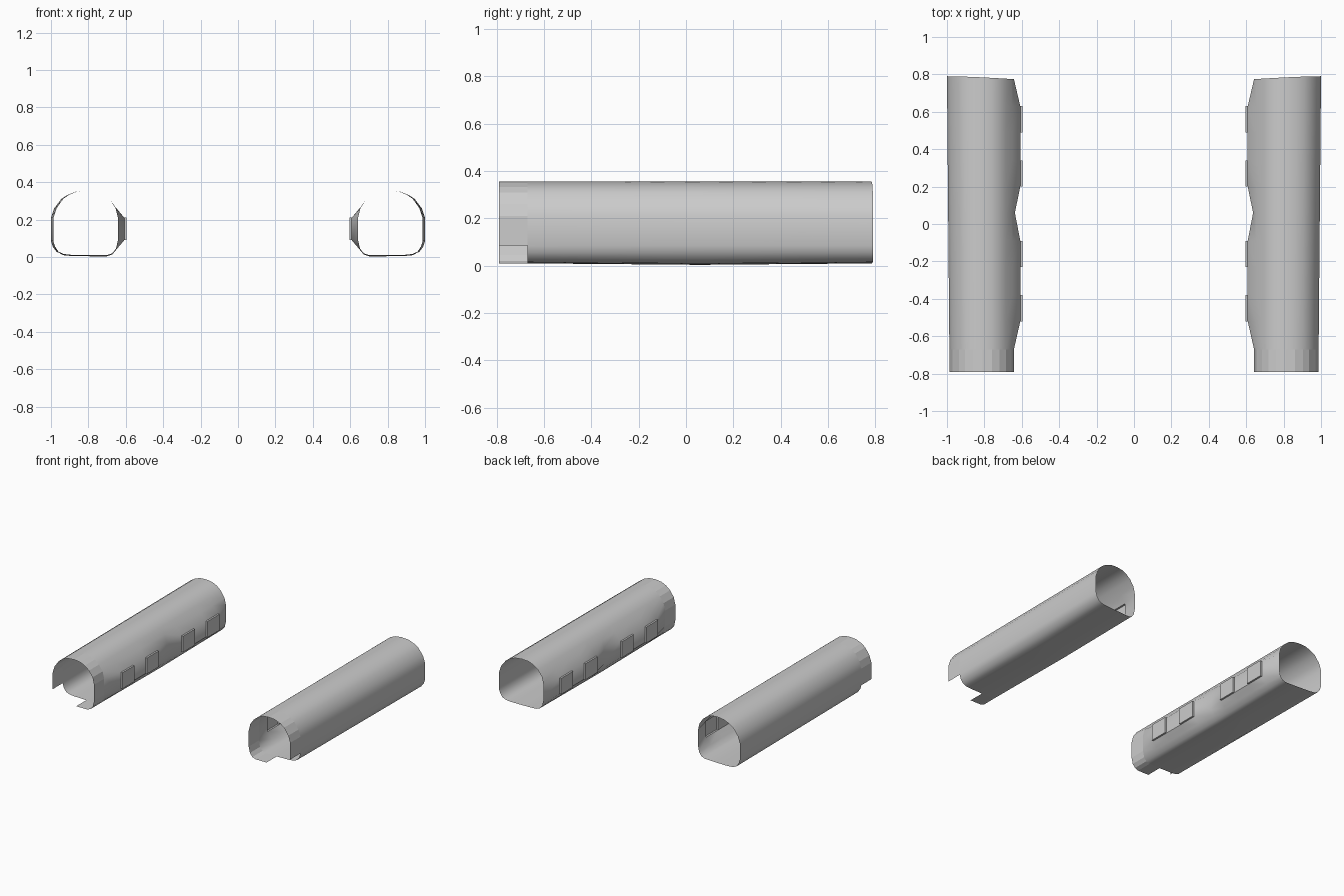
import bpy, bmesh, math

if "Cube" in bpy.data.objects:
    bpy.data.objects.remove(bpy.data.objects["Cube"])

# Cross-section of the right-hand tube (x, z, bulge shift), starting at the floor middle
PROFILE = [
    (0.79, 0.010, 0), (0.90, 0.012, 0), (0.94, 0.016, 0), (0.970, 0.028, 0),
    (0.990, 0.055, 0), (1.000, 0.085, 0), (1.000, 0.210, 0), (0.983, 0.260, 0),
    (0.945, 0.310, 0), (0.910, 0.333, 0), (0.865, 0.350, 0), (0.810, 0.355, 0),
    (0.760, 0.350, 0), (0.720, 0.333, 0), (0.685, 0.305, 0), (0.655, 0.262, -0.004),
    (0.642, 0.210, -0.034), (0.642, 0.090, -0.034), (0.652, 0.045, -0.006),
    (0.672, 0.020, 0), (0.700, 0.010, 0),
]
# Stations along y with the amount of inner-wall bulge
STATIONS = [(-0.79, 0), (-0.67, 0), (-0.52, 1), (-0.38, 1), (-0.23, 1), (-0.09, 1),
            (0.06, 0.15), (0.20, 1), (0.34, 1), (0.49, 1), (0.63, 1), (0.79, 0)]
WINDOW_STATIONS = (2, 4, 7, 9)
WINDOW_EDGE = 16          # profile edge that carries the windows
NOTCH_EDGES = range(0, 5)  # profile edges cut away at the front
WINDOW_X = 0.595


def section_point(x, z, shift, y, bulge):
    x += shift * bulge
    if x > 0.81:
        x -= 0.014 * (0.79 - y) / 1.58 * (x - 0.81) / 0.19
    if z < 0.025:
        z -= 0.006 * max(0, 1 - abs(y - 0.06) / 0.7)
    if y > 0.78:
        y -= 0.016 * (max(0, 1 - x) / 0.36) ** 1.5
    return x, y, z


def build_tube(name, side):
    bm = bmesh.new()
    rings = [[bm.verts.new(section_point(*p, y, b)) for p in PROFILE] for y, b in STATIONS]
    n = len(PROFILE)
    flat = []
    for i in range(len(rings) - 1):
        for j in range(n):
            if i == 0 and j in NOTCH_EDGES:
                continue
            k = (j + 1) % n
            quad = [rings[i][j], rings[i][k], rings[i + 1][k], rings[i + 1][j]]
            if j == WINDOW_EDGE and i in WINDOW_STATIONS:
                # window box pushed outwards, open to the inside
                outer = [bm.verts.new((WINDOW_X, v.co.y, v.co.z)) for v in quad]
                flat.append(bm.faces.new(outer))
                for a in range(4):
                    c = (a + 1) % 4
                    flat.append(bm.faces.new((quad[a], quad[c], outer[c], outer[a])))
                continue
            face = bm.faces.new(quad)
            face.smooth = i > 0
    for v in bm.verts:
        v.co.x *= side
    bmesh.ops.recalc_face_normals(bm, faces=bm.faces[:])
    # make sure the surface normals point out of the tube
    top = max(bm.faces, key=lambda f: f.calc_center_median().z)
    if top.normal.z < 0:
        bmesh.ops.reverse_faces(bm, faces=bm.faces[:])
    for e in bm.edges:
        if len(e.link_faces) == 2 and e.calc_face_angle(0) > math.radians(40):
            e.smooth = False
    mesh = bpy.data.meshes.new(name)
    bm.to_mesh(mesh)
    bm.free()
    obj = bpy.data.objects.new(name, mesh)
    bpy.context.collection.objects.link(obj)


build_tube("right_tube_shell", 1)
build_tube("left_tube_shell", -1)
